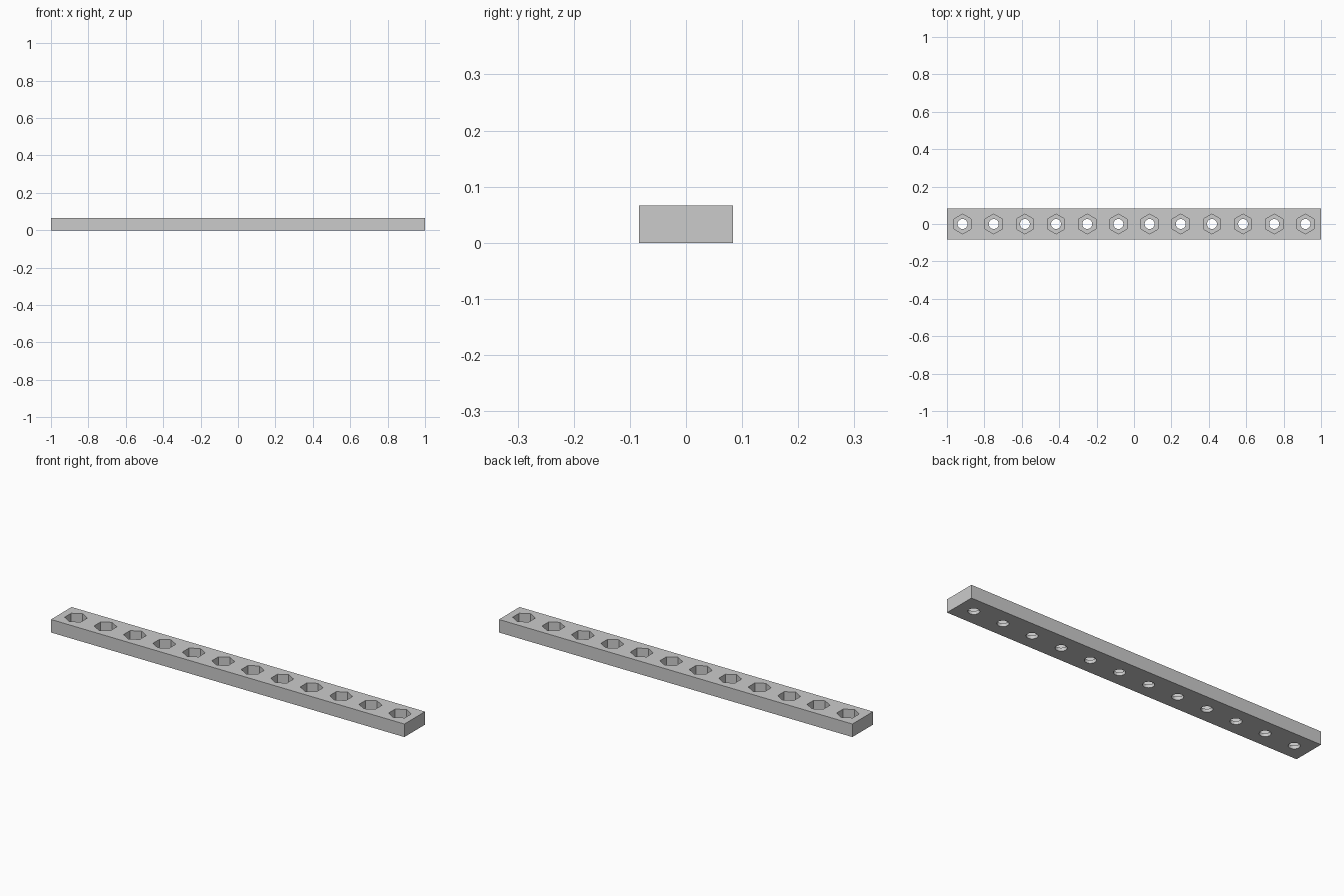
import bpy, bmesh, math

if "Cube" in bpy.data.objects:
    bpy.data.objects.remove(bpy.data.objects["Cube"])

N = 12                 # holes along the strip
PITCH = 2 / N
HALF_W = PITCH / 2
HEIGHT = 0.0667
FLOOR = 0.0167         # height of the nut pocket floor
HEX_R = 0.053
HOLE_R = 0.0267
SIDES = 24


def ring(bm, cx, z, r, n, start):
    return [bm.verts.new((cx + r * math.cos(start + 2 * math.pi * i / n),
                          r * math.sin(start + 2 * math.pi * i / n), z)) for i in range(n)]


def loop_edges(bm, vs):
    return [bm.edges.get((a, b)) or bm.edges.new((a, b)) for a, b in zip(vs, vs[1:] + vs[:1])]


def wall(bm, low, high):
    n = len(low)
    for i in range(n):
        j = (i + 1) % n
        bm.faces.new((low[j], low[i], high[i], high[j]))


def fill(bm, outer, inner):
    bmesh.ops.triangle_fill(bm, use_beauty=True, use_dissolve=False,
                            edges=loop_edges(bm, outer) + loop_edges(bm, inner))


bm = bmesh.new()
for k in range(N):
    cx = -1 + PITCH * (k + 0.5)
    # one square cell of the strip
    corners = [(-1, -1), (1, -1), (1, 1), (-1, 1)]
    bot, top = [[bm.verts.new((cx + sx * HALF_W, sy * HALF_W, z)) for sx, sy in corners]
                for z in (0, HEIGHT)]
    for i in range(4):
        j = (i + 1) % 4
        # end walls only at the ends of the strip
        if (i == 1 and k < N - 1) or (i == 3 and k > 0):
            continue
        bm.faces.new((bot[i], bot[j], top[j], top[i]))
    # hexagonal nut pocket above a round screw hole
    hex_top = ring(bm, cx, HEIGHT, HEX_R, 6, math.pi / 6)
    hex_low = ring(bm, cx, FLOOR, HEX_R, 6, math.pi / 6)
    hole_top = ring(bm, cx, FLOOR, HOLE_R, SIDES, 0)
    hole_low = ring(bm, cx, 0, HOLE_R, SIDES, 0)
    wall(bm, hex_low, hex_top)
    wall(bm, hole_low, hole_top)
    fill(bm, top, hex_top)
    fill(bm, hex_low, hole_top)
    fill(bm, bot, hole_low)

# join the cells into one solid strip
bmesh.ops.remove_doubles(bm, verts=bm.verts, dist=1e-4)
bmesh.ops.recalc_face_normals(bm, faces=bm.faces)
mesh = bpy.data.meshes.new("nut_strip")
bm.to_mesh(mesh)
bm.free()
strip = bpy.data.objects.new("nut_strip", mesh)
bpy.context.collection.objects.link(strip)
